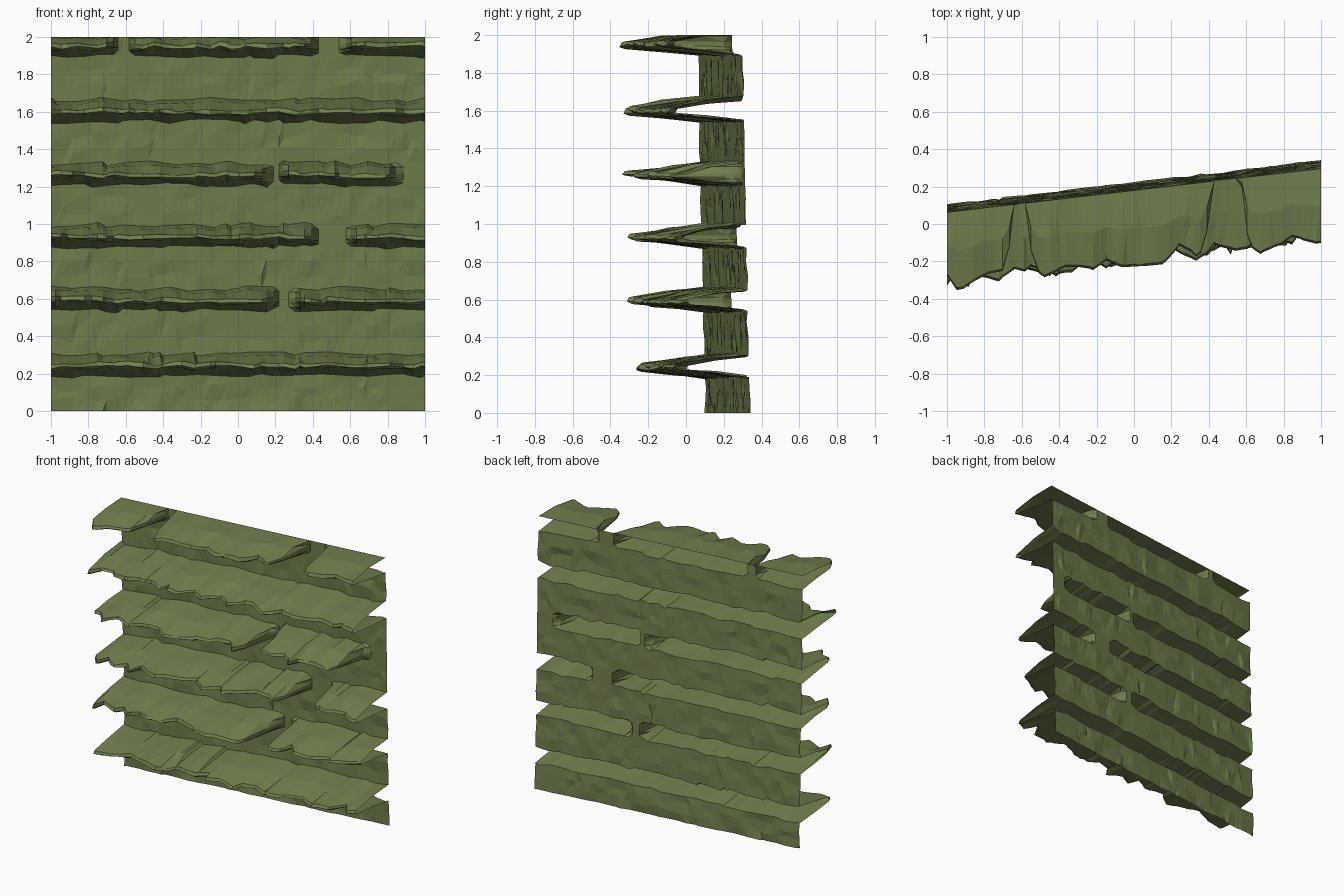
import bpy
import bmesh
import random

random.seed(4)
cube = bpy.data.objects.get("Cube")
if cube:
    bpy.data.objects.remove(cube, do_unlink=True)

green = bpy.data.materials.new("moss_green")
color = (0.165, 0.21, 0.075, 1)
green.diffuse_color = color
green.use_nodes = True
green.node_tree.nodes["Principled BSDF"].inputs["Base Color"].default_value = color

COLS = 66
xs = [-1 + 2 * i / COLS for i in range(COLS + 1)]
xs = [x if abs(x) == 1 else x + random.uniform(-0.01, 0.01) for x in xs]

# Tip height of each ledge, and the x spans where the ledge is broken away
LEDGES = [
    (0.24, []),
    (0.59, [(0.21, 0.30)]),
    (0.93, [(0.42, 0.60)]),
    (1.26, [(0.16, 0.22), (0.85, 1.1)]),
    (1.60, []),
    (1.95, [(-0.64, -0.58), (0.42, 0.57)]),
]


def wall_y(x, z):
    return 0.22 + 0.117 * x - 0.02 * z


def jagged(low, high):
    """Random chipped outline: knots every few columns, joined by lines."""
    out = [random.uniform(low, high)]
    while len(out) <= COLS:
        steps, goal, start = random.randint(1, 4), random.uniform(low, high), out[-1]
        out += [start + (goal - start) * k / steps for k in range(1, steps + 1)]
    return out


def presence(x, gaps):
    """1 on the ledge, 0 in a broken span, with a short ramp between."""
    f = 1.0
    for a, b in gaps:
        f = min(f, max(a - x, x - b, 0) / 0.04)
    return f


def wall_row(heights):
    bumps = jagged(-0.008, 0.008)
    return [(x, wall_y(x, z) + b, min(max(z, 0), 2))
            for x, z, b in zip(xs, heights, bumps)]


def ledge_rows(tip, gaps):
    """Rows from the underside root, out to the tip, and back to the top root."""
    depth = jagged(0.31, 0.43)
    sag = jagged(-0.012, 0.012)
    low = jagged(-0.065, -0.04)
    high = jagged(0.05, 0.08)
    rows = []
    # (share of depth, height blend from tip to root, side)
    for out, rise, side in [(0, 1, -1), (0.5, 0.6, -1), (0.93, 0.28, -1), (1, 0.1, -1),
                            (0.97, 0.2, 1), (0.5, 0.7, 1), (0, 1, 1)]:
        wobble = jagged(-0.007, 0.007)
        row = []
        for i, x in enumerate(xs):
            root = low[i] if side < 0 else high[i]
            z = tip + sag[i] * (1 - rise) + root * rise + wobble[i] * (0 < out < 1)
            y = wall_y(x, z) - depth[i] * out * presence(x, gaps)
            row.append((x, y, min(z, 2)))
        rows.append(row)
    return rows


def make_sheet(name, rows):
    bm = bmesh.new()
    grid = [[bm.verts.new(p) for p in row] for row in rows]
    for lower, upper in zip(grid, grid[1:]):
        for i in range(COLS):
            bm.faces.new((lower[i], lower[i + 1], upper[i + 1], upper[i]))
    bmesh.ops.triangulate(bm, faces=bm.faces[:])
    mesh = bpy.data.meshes.new(name)
    bm.to_mesh(mesh)
    bm.free()
    mesh.materials.append(green)
    bpy.context.collection.objects.link(bpy.data.objects.new(name, mesh))


# Alternate flat wall panels and hollow wedge ledges, sharing their border rows
below = wall_row([0] * (COLS + 1))
for n, (tip, gaps) in enumerate(LEDGES, 1):
    rows = ledge_rows(tip, gaps)
    if n == len(LEDGES):
        rows[-1] = [(x, y, 2) for x, y, z in rows[-1]]
    middle = []
    for t in (0.33, 0.67):
        wave = jagged(-0.02, 0.02)
        middle.append(wall_row([a[2] * (1 - t) + b[2] * t + w
                                for a, b, w in zip(below, rows[0], wave)]))
    make_sheet(f"wall_panel_{n}", [below] + middle + [rows[0]])
    make_sheet(f"ledge_{n}", rows)
    below = rows[-1]
